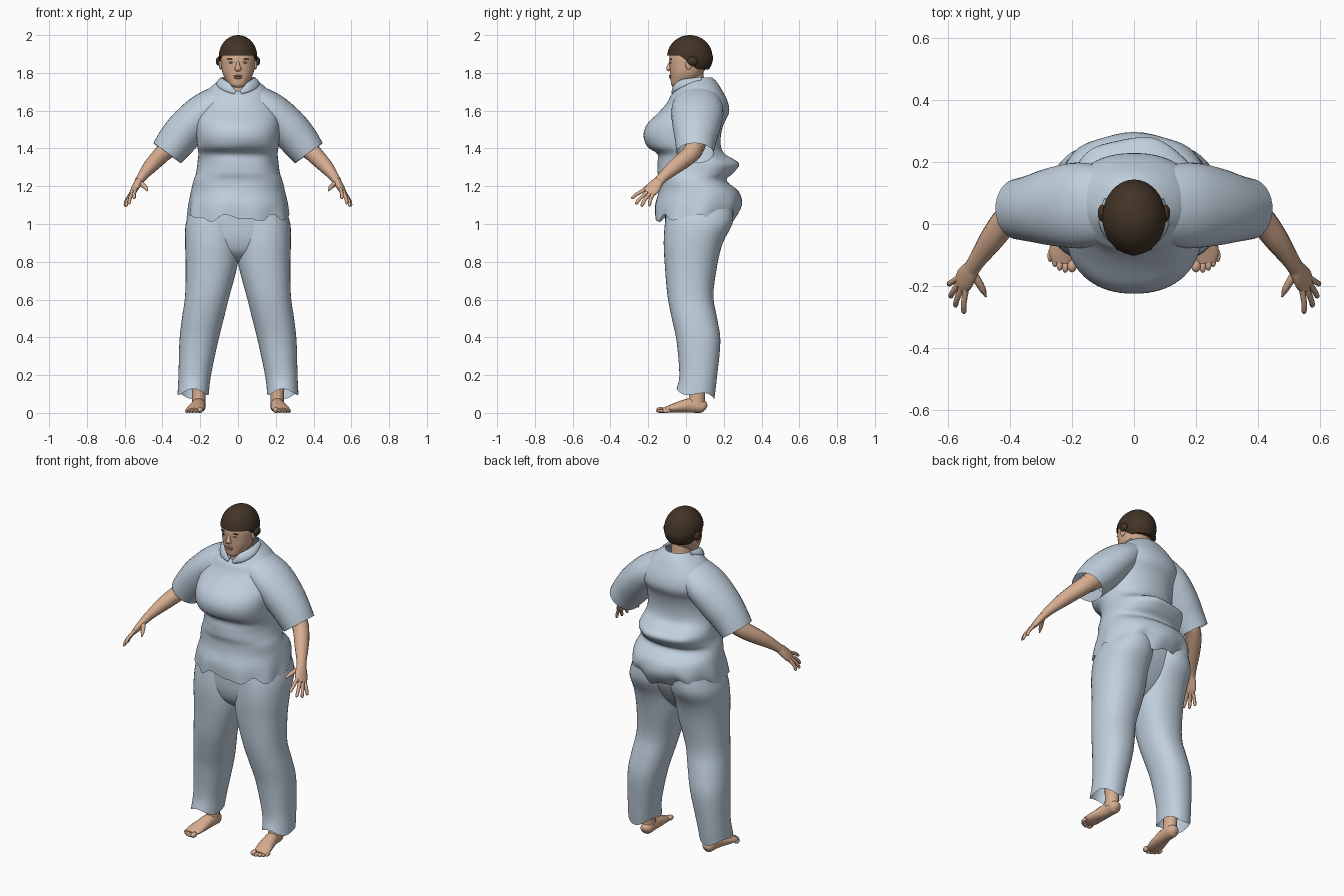
import bpy, bmesh, math
from mathutils import Vector


def material(name, rgb):
    m = bpy.data.materials.new(name)
    m.diffuse_color = (*rgb, 1)
    return m


CLOTH = material("pale blue cloth", (0.53, 0.63, 0.73))
SKIN = material("skin", (0.68, 0.42, 0.28))
HAIR = material("dark brown hair", (0.055, 0.034, 0.020))
LIPS = material("lips", (0.50, 0.25, 0.18))
WHITE = material("eye white", (0.70, 0.66, 0.60))


def finish(bm, name, mat, angle=50):
    bmesh.ops.recalc_face_normals(bm, faces=bm.faces)
    me = bpy.data.meshes.new(name)
    bm.to_mesh(me)
    bm.free()
    ob = bpy.data.objects.new(name, me)
    bpy.context.collection.objects.link(ob)
    me.materials.append(mat)
    bpy.ops.object.select_all(action='DESELECT')
    ob.select_set(True)
    bpy.context.view_layer.objects.active = ob
    bpy.ops.object.shade_smooth_by_angle(angle=math.radians(angle))
    return ob


def spline(rows, n):
    """Catmull-Rom interpolation through rows of numbers."""
    out = []
    for i in range(len(rows) - 1):
        a, b, c, d = (rows[max(i - 1, 0)], rows[i], rows[i + 1], rows[min(i + 2, len(rows) - 1)])
        for k in range(n):
            t = k / n
            out.append([0.5 * (2 * q + (r - p) * t + (2 * p - 5 * q + 4 * r - s) * t * t
                               + (3 * q - p - 3 * r + s) * t ** 3) for p, q, r, s in zip(a, b, c, d)])
    return out + [list(rows[-1])]


def skin_rings(rings, name, mat, caps):
    bm = bmesh.new()
    vs = [[bm.verts.new(p) for p in r] for r in rings]
    n = len(vs[0])
    for a, b in zip(vs, vs[1:]):
        for i in range(n):
            bm.faces.new((a[i], a[(i + 1) % n], b[(i + 1) % n], b[i]))
    if caps:
        bm.faces.new(vs[0])
        bm.faces.new(vs[-1])
    return finish(bm, name, mat)


def stack(name, mat, rows, sides=40, sub=4, power=1.0, caps=False, warp=None):
    """Horizontal sections: z, x min, x max, y front, y back."""
    rings = []
    for z, x0, x1, y0, y1 in spline(rows, sub):
        ring = []
        for i in range(sides):
            a = 2 * math.pi * i / sides
            c, s = math.cos(a), math.sin(a)
            c, s = (math.copysign(abs(v) ** power, v) for v in (c, s))
            p = Vector(((x0 + x1) / 2 + c * (x1 - x0) / 2, (y0 + y1) / 2 + s * (y1 - y0) / 2, z))
            ring.append(warp(p, a) if warp else p)
        rings.append(ring)
    return skin_rings(rings, name, mat, caps)


def tube(name, mat, rows, side=1, ref=(0, 1, 0), sides=16, sub=4, caps=True):
    """Sections across a path: x, y, z, radius along ref, radius across it."""
    rows = spline(rows, sub)
    pts = [Vector(r[:3]) for r in rows]
    rings = []
    for i, r in enumerate(rows):
        t = (pts[min(i + 1, len(pts) - 1)] - pts[max(i - 1, 0)]).normalized()
        u = Vector(ref)
        u = (u - t * u.dot(t)).normalized()
        v = t.cross(u)
        ring = [pts[i] + u * r[3] * math.cos(a) + v * r[4] * math.sin(a)
                for a in (2 * math.pi * k / sides for k in range(sides))]
        rings.append([Vector((p.x * side, p.y, p.z)) for p in ring])
    return skin_rings(rings, name, mat, caps)


def ball(name, mat, loc, size, warp=None, seg=16):
    bm = bmesh.new()
    bmesh.ops.create_uvsphere(bm, u_segments=seg, v_segments=seg * 3 // 4, radius=1)
    for v in bm.verts:
        v.co = Vector(loc) + Vector(v.co[i] * size[i] for i in range(3))
        if warp:
            v.co = warp(v.co)
    return finish(bm, name, mat)


def sym(rows):
    return [(z, -w, w, f, b) for z, w, f, b in rows]


# Shirt body: ragged hem, folds at the waist, neckline dipping at the front
def shirt_warp(p, a):
    low = max(0, min(1, (1.17 - p.z) / 0.13))
    p.z += low * (0.014 * math.sin(7 * a + 1) + 0.009 * math.sin(13 * a))
    k = 1 + low * 0.025 * math.sin(9 * a)
    p.x *= k
    fold = max(0, 1 - abs(p.z - 1.34) / 0.1)
    p.y *= k * (1 + 0.03 * fold * math.sin(6 * a))
    top = max(0, min(1, (p.z - 1.68) / 0.09))
    p.z -= top * 0.07 * max(0, -math.sin(a)) ** 1.5
    return p


stack("shirt_body", CLOTH, sym([
    (1.03, 0.268, -0.165, 0.25), (1.10, 0.262, -0.165, 0.292), (1.17, 0.25, -0.145, 0.28),
    (1.23, 0.235, -0.14, 0.215), (1.27, 0.222, -0.15, 0.25), (1.32, 0.215, -0.15, 0.278),
    (1.37, 0.21, -0.15, 0.205), (1.41, 0.215, -0.205, 0.185), (1.47, 0.22, -0.225, 0.185),
    (1.53, 0.222, -0.205, 0.20), (1.59, 0.22, -0.145, 0.228), (1.65, 0.20, -0.095, 0.22),
    (1.71, 0.16, -0.075, 0.19), (1.75, 0.115, -0.07, 0.165), (1.775, 0.08, -0.06, 0.14)]),
    sides=72, power=0.9, warp=shirt_warp)

# Trouser seat under the shirt
stack("trouser_seat", CLOTH, sym([
    (0.80, 0.05, -0.02, 0.06), (0.85, 0.15, -0.08, 0.12), (0.92, 0.25, -0.105, 0.17),
    (1.0, 0.27, -0.11, 0.21), (1.08, 0.25, -0.11, 0.22), (1.15, 0.22, -0.10, 0.18)]), power=0.85, caps=True)


def cuff_warp(p, a):
    low = max(0, min(1, (0.2 - p.z) / 0.1))
    p.z += low * (0.012 * math.sin(3 * a) - 0.015 * math.sin(a))
    return p


TOES = [(0.200, -0.135, 0.016), (0.222, -0.137, 0.011), (0.240, -0.130, 0.011),
        (0.256, -0.118, 0.010), (0.270, -0.102, 0.010)]
FINGERS = [("index", (0.540, -0.205, 1.185), (0.550, -0.290, 1.135)),
           ("middle", (0.553, -0.200, 1.170), (0.578, -0.268, 1.105)),
           ("ring", (0.563, -0.190, 1.160), (0.594, -0.237, 1.093)),
           ("little", (0.568, -0.175, 1.155), (0.600, -0.195, 1.095))]

for s, side in ((-1, "right"), (1, "left")):
    # Trouser leg
    leg = [(0.10, 0.155, 0.32, -0.05, 0.15), (0.20, 0.143, 0.315, -0.035, 0.165),
           (0.38, 0.105, 0.31, -0.05, 0.182), (0.50, 0.075, 0.297, -0.075, 0.165),
           (0.62, 0.045, 0.28, -0.098, 0.145), (0.78, 0.003, 0.277, -0.112, 0.165),
           (0.90, -0.005, 0.28, -0.118, 0.195), (1.0, -0.005, 0.277, -0.112, 0.245),
           (1.08, 0.0, 0.25, -0.10, 0.25)]
    leg = [(z, *sorted((s * a, s * b)), f, k) for z, a, b, f, k in leg]
    stack("trouser_leg_" + side, CLOTH, leg, power=0.9, warp=cuff_warp)

    # Ankle, foot and toes
    tube("ankle_" + side, SKIN, [(0.21, 0.065, 0.22, 0.05, 0.045), (0.208, 0.06, 0.11, 0.042, 0.036),
                                 (0.208, 0.055, 0.04, 0.045, 0.036)], s)
    tube("foot_" + side, SKIN, [(0.203, 0.108, 0.028, 0.012, 0.012), (0.205, 0.09, 0.034, 0.033, 0.033),
                                (0.208, 0.03, 0.040, 0.036, 0.039), (0.218, -0.04, 0.030, 0.044, 0.029),
                                (0.229, -0.095, 0.019, 0.046, 0.018), (0.232, -0.125, 0.014, 0.033, 0.011)],
         s, ref=(1, 0, 0))
    for i, (x, y, r) in enumerate(TOES):
        ball("toe_%s_%d" % (side, i + 1), SKIN, (s * x, y, r), (r, 0.022, r), seg=10)

    # Sleeve
    tube("sleeve_" + side, CLOTH, [
        (0.06, 0.06, 1.665, 0.11, 0.08), (0.12, 0.06, 1.635, 0.13, 0.09), (0.19, 0.06, 1.585, 0.138, 0.10),
        (0.27, 0.055, 1.505, 0.125, 0.105), (0.33, 0.05, 1.435, 0.108, 0.10),
        (0.375, 0.048, 1.375, 0.098, 0.09)], s, sides=32, caps=False)

    # Arm
    tube("arm_" + side, SKIN, [
        (0.29, 0.06, 1.47, 0.06, 0.06), (0.36, 0.05, 1.41, 0.055, 0.05), (0.41, 0.015, 1.362, 0.047, 0.045),
        (0.46, -0.05, 1.31, 0.041, 0.039), (0.505, -0.115, 1.255, 0.030, 0.027),
        (0.525, -0.145, 1.225, 0.028, 0.022)], s, ref=(0.6, -0.3, -0.8))

    # Hand with thumb and fingers
    tube("palm_" + side, SKIN, [
        (0.520, -0.138, 1.232, 0.026, 0.022), (0.535, -0.160, 1.208, 0.036, 0.020),
        (0.550, -0.183, 1.180, 0.040, 0.017), (0.560, -0.200, 1.162, 0.030, 0.012)],
        s, ref=(0.45, 0.6, -0.5))
    for label, a, b in FINGERS:
        a, b = Vector(a), Vector(b)
        mid = a.lerp(b, 0.55) + Vector((0.004, -0.003, 0.004))
        tube("%s_finger_%s" % (label, side), SKIN, [
            (*a.lerp(b, -0.25), 0.011, 0.011), (*mid, 0.0095, 0.0095), (*a.lerp(b, 0.92), 0.008, 0.008),
            (*b, 0.002, 0.002)], s, sides=8)
    tube("thumb_" + side, SKIN, [
        (0.525, -0.155, 1.220, 0.016, 0.016), (0.502, -0.188, 1.205, 0.013, 0.013),
        (0.487, -0.215, 1.190, 0.010, 0.010), (0.478, -0.235, 1.175, 0.003, 0.003)], s, sides=8)

    # Collar flap beside the neck
    tube("collar_" + side, CLOTH, [
        (0.015, -0.070, 1.695, 0.008, 0.010), (0.06, -0.055, 1.725, 0.010, 0.025),
        (0.095, 0.0, 1.752, 0.010, 0.024), (0.085, 0.08, 1.77, 0.008, 0.012)], s, ref=(0.5, -0.8, 0.4))

    # Eye, brow, ear and the hair over it
    ball("eye_" + side, WHITE, (s * 0.037, -0.081, 1.855), (0.014, 0.006, 0.005))
    ball("iris_" + side, HAIR, (s * 0.037, -0.085, 1.855), (0.005, 0.003, 0.005), seg=10)
    ball("brow_" + side, HAIR, (s * 0.040, -0.080, 1.873), (0.019, 0.006, 0.003))
    ball("ear_" + side, SKIN, (s * 0.092, 0.015, 1.845), (0.009, 0.018, 0.028))
    ball("hair_lock_" + side, HAIR, (s * 0.102, 0.035, 1.862), (0.015, 0.028, 0.024))

# Head and neck
stack("head", SKIN, sym([
    (1.723, 0.018, -0.066, -0.03), (1.735, 0.042, -0.077, 0.01), (1.76, 0.063, -0.081, 0.06),
    (1.80, 0.082, -0.084, 0.09), (1.84, 0.089, -0.087, 0.11), (1.88, 0.092, -0.088, 0.12),
    (1.93, 0.085, -0.075, 0.12), (1.975, 0.05, -0.03, 0.08)]), power=0.92, caps=True)
tube("neck", SKIN, [(0, 0.05, 1.66, 0.075, 0.075), (0, 0.04, 1.73, 0.06, 0.06), (0, 0.03, 1.82, 0.06, 0.06)])

# Nose and mouth
tube("nose", SKIN, [(0, -0.080, 1.865, 0.006, 0.008), (0, -0.088, 1.84, 0.010, 0.010),
                    (0, -0.092, 1.822, 0.012, 0.018), (0, -0.086, 1.811, 0.006, 0.012)], sides=12)
ball("upper_lip", LIPS, (0, -0.083, 1.784), (0.024, 0.008, 0.005))
ball("lower_lip", LIPS, (0, -0.081, 1.774), (0.020, 0.008, 0.006))


# Short hair cap, cut high over the face and low at the nape
def hair_cut(p):
    t = max(0, min(1, (p.y + 0.03) / 0.09))
    p.z = max(p.z, 1.892 - 0.075 * t)
    if p.z < 1.885:
        p.y = 0.02 + (p.y - 0.02) * 1.03
    return p


ball("hair", HAIR, (0, 0.02, 1.885), (0.102, 0.120, 0.115), warp=hair_cut, seg=40)
